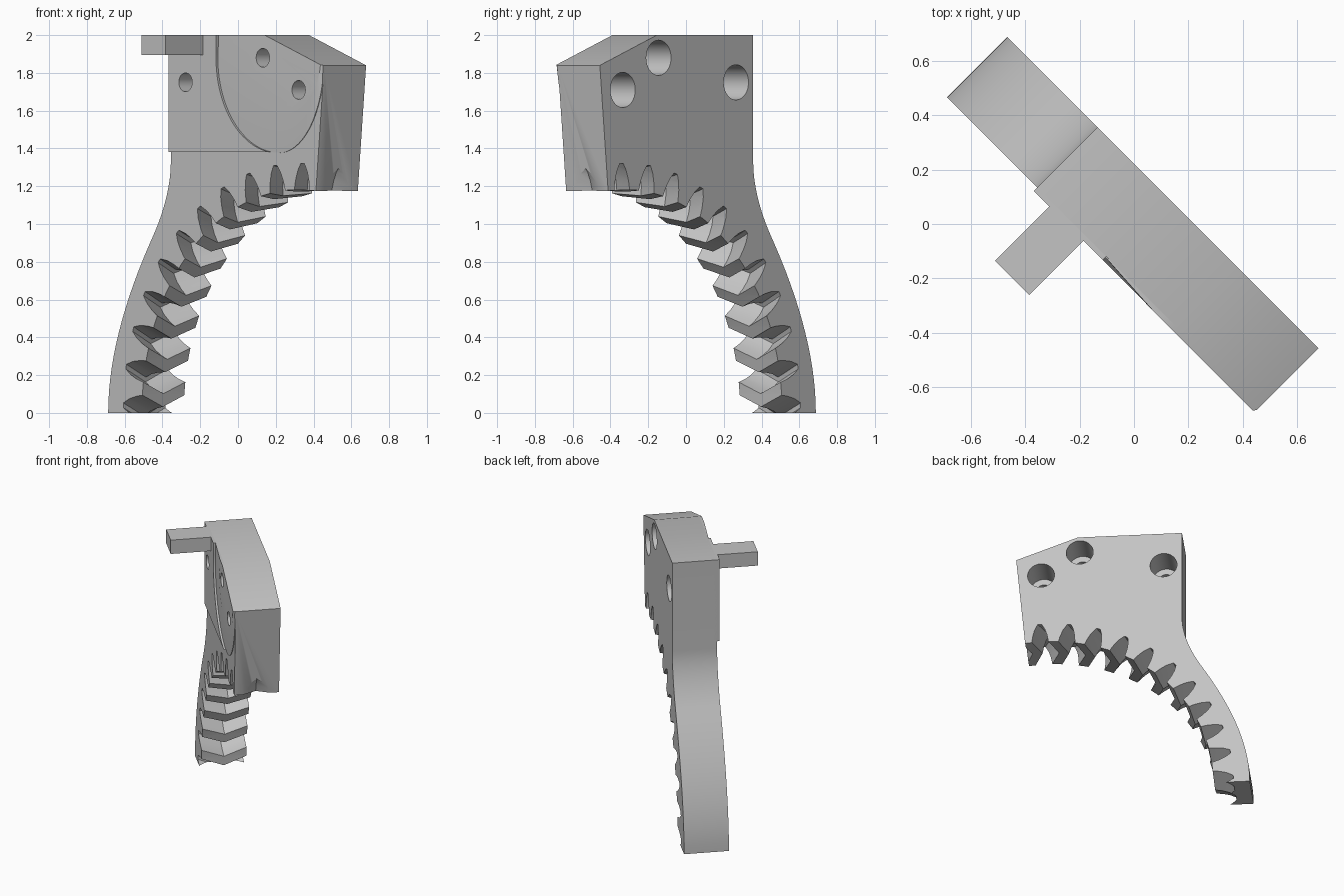
import bpy, bmesh, math
from mathutils import Matrix, Vector
from mathutils.geometry import interpolate_bezier

if "Cube" in bpy.data.objects:
    bpy.data.objects.remove(bpy.data.objects["Cube"])

# The plate is modelled in (u, z) along its face and v through its thickness, turned 45 degrees
TURN = Matrix.Rotation(math.radians(-45), 4, 'Z')
HALF = 0.157
FACE = -0.175

grey = bpy.data.materials.new("plain_grey")
grey.use_nodes = True
grey.diffuse_color = (0.55, 0.55, 0.55, 1)
grey.node_tree.nodes["Principled BSDF"].inputs["Base Color"].default_value = grey.diffuse_color


def loft(name, sections):
    """Join equal-length (u, z) outlines, each placed at a depth v, into a solid."""
    bm = bmesh.new()
    rings = [[bm.verts.new(TURN @ Vector((u, v, z))) for u, z in pts] for pts, v in sections]
    n = len(rings[0])
    for a, b in zip(rings, rings[1:]):
        for i in range(n):
            bm.faces.new((a[i], a[(i + 1) % n], b[(i + 1) % n], b[i]))
    bm.faces.new(rings[0])
    bm.faces.new(rings[-1])
    bmesh.ops.recalc_face_normals(bm, faces=bm.faces)
    bmesh.ops.triangulate(bm, faces=[f for f in bm.faces if len(f.verts) == 4 and len(rings) > 2])
    mesh = bpy.data.meshes.new(name)
    bm.to_mesh(mesh)
    bm.free()
    mesh.materials.append(grey)
    ob = bpy.data.objects.new(name, mesh)
    bpy.context.collection.objects.link(ob)
    return ob


def prism(name, pts, v0, v1):
    return loft(name, [(pts, v0), (pts, v1)])


def boolean(ob, tool, operation='DIFFERENCE'):
    """Apply a boolean and throw the tool away."""
    mod = ob.modifiers.new("cut", 'BOOLEAN')
    mod.operation, mod.solver, mod.object = operation, 'EXACT', tool
    bpy.context.view_layer.update()
    deps = bpy.context.evaluated_depsgraph_get()
    mesh = bpy.data.meshes.new_from_object(ob.evaluated_get(deps))
    ob.modifiers.clear()
    ob.data = mesh
    bpy.data.objects.remove(tool)


def oval(cu, cz, left, right, height, count=96):
    """Closed outline whose left and right halves have their own widths."""
    pts = []
    for i in range(count):
        a = math.tau * i / count
        c = math.cos(a)
        pts.append((cu + c * (right if c > 0 else left), cz + height * math.sin(a)))
    return pts


def bezier(*p, count=16):
    return [tuple(q)[:2] for q in interpolate_bezier(*[Vector(k) for k in p], count)]


# Plate outline: sloped top corner, tapering end, and S-curved outer edge of the arm
outline = [(-0.346, 2), (0.375, 2), (0.802, 1.84), (0.735, 1.12), (-0.45, 0)]
arm_edge = bezier((-0.346, 1.33), (-0.346, 1.18), (-0.42, 1.03), (-0.48, 0.935))
arm_edge += bezier((-0.48, 0.935), (-0.68, 0.62), (-0.815, 0.3), (-0.815, 0))[1:]
outline += arm_edge[::-1]
body = prism("toothed_arm_plate", outline, -HALF, HALF)

# Internal herringbone teeth: a chevron-shaped ring of teeth carves the inner arc
VALLEY = [(-2.8, 1.172), (-2.35, 1.22), (-1.6, 1.27), (-0.55, 1.312)]
VALLEY += [(-a, r) for a, r in reversed(VALLEY)]


def gear_section(v):
    shift = 3 * (abs(v) / HALF - 1)
    pts = [(0.61, 0.01)]
    for k in range(12, -3, -1):
        for a, r in VALLEY:
            t = math.radians(1.3 - 9 * k + a + shift)
            pts.append((0.61 + r * math.sin(t), 0.01 + r * math.cos(t)))
    return pts


boolean(body, loft("gear_cutter", [(gear_section(v), v) for v in (-0.2, 0, 0.2)]))

# Raised mounting pad, bounded on one side by the arc of the disc
RIM = oval(0.47, 1.88, 0.46, 0.335, 0.503)
pad = prism("raised_pad", [(-0.346, 1.38), (0.47, 1.38), (0.47, 2), (-0.346, 2)], FACE, -0.14)
boolean(pad, prism("pad_cutter", RIM, -0.3, 0))
boolean(pad, prism("pad_top_cutter", [(0.012, 1.85), (0.6, 1.85), (0.6, 2.1), (0.012, 2.1)], -0.3, 0))

# Shallow conical disc, trimmed to the plate outline
hub = oval(0.56, 1.88, 0.31, 0.235, 0.28)
disc = loft("conical_disc", [(RIM, -0.14), (RIM, -0.161), (hub, FACE - 0.001)])
boolean(disc, prism("disc_trim", outline, -0.3, 0.3), 'INTERSECT')

# Screw holes, wide from the back and narrow at the front
for u, z in ((0.362, 1.88), (0.63, 1.71), (-0.218, 1.75)):
    for part in (body, pad, disc):
        boolean(part, prism("screw_cutter", oval(u, z, 0.05, 0.05, 0.05, 32), -0.3, 0.3))
    boolean(body, prism("counterbore", oval(u, z, 0.093, 0.093, 0.093, 48), -0.06, 0.3))

# Square peg standing out of the pad
peg = prism("peg", [(-0.265, 1.895), (-0.088, 1.895), (-0.088, 2), (-0.265, 2)], -0.456, -0.15)

# Smooth curved surfaces, sharp corners
for ob in (body, pad, disc, peg):
    bpy.ops.object.select_all(action='DESELECT')
    ob.select_set(True)
    bpy.context.view_layer.objects.active = ob
    bpy.ops.object.shade_smooth_by_angle(angle=math.radians(30))
